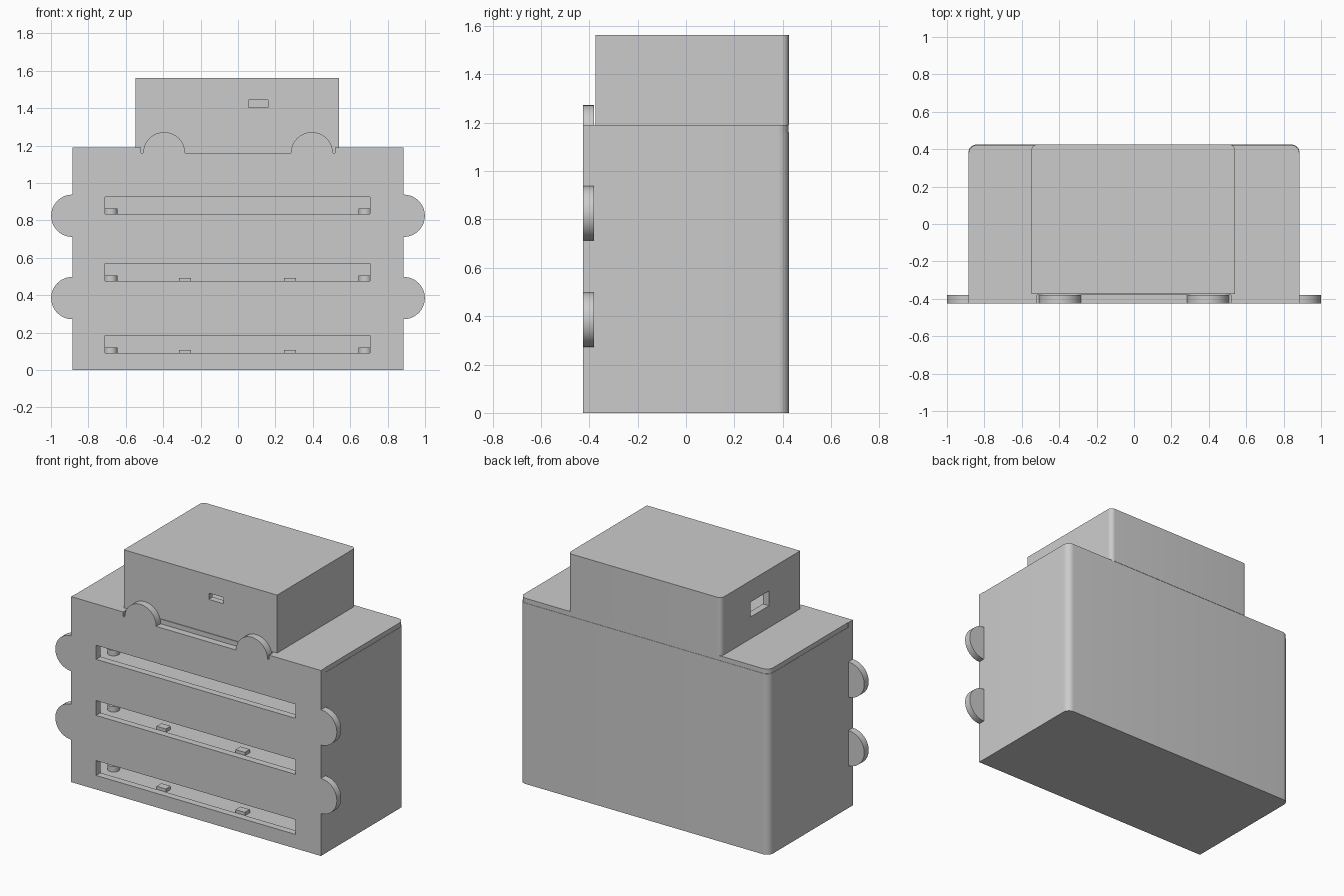
import bpy, bmesh
from math import sin, cos, radians

if "Cube" in bpy.data.objects:
    bpy.data.objects.remove(bpy.data.objects["Cube"])


def finish(bm, name):
    bmesh.ops.recalc_face_normals(bm, faces=bm.faces)
    mesh = bpy.data.meshes.new(name)
    bm.to_mesh(mesh)
    bm.free()
    ob = bpy.data.objects.new(name, mesh)
    bpy.context.collection.objects.link(ob)
    return ob


def prism(name, pts, lo, hi, axis):
    """Extrude a 2D outline: axis 'y' uses (x, z) points, axis 'z' uses (x, y)."""
    bm = bmesh.new()
    place = (lambda p: (p[0], lo, p[1])) if axis == 'y' else (lambda p: (p[0], p[1], lo))
    face = bm.faces.new([bm.verts.new(place(p)) for p in pts])
    new = bmesh.ops.extrude_face_region(bm, geom=[face])['geom']
    move = (0, hi - lo, 0) if axis == 'y' else (0, 0, hi - lo)
    bmesh.ops.translate(bm, verts=[v for v in new if isinstance(v, bmesh.types.BMVert)], vec=move)
    return finish(bm, name)


def arc(cx, cy, r, a0, a1, n):
    angles = [radians(a0 + (a1 - a0) * i / n) for i in range(n + 1)]
    return [(cx + r * cos(a), cy + r * sin(a)) for a in angles]


def box(name, x0, x1, y0, y1, z0, z1):
    return prism(name, [(x0, y0), (x1, y0), (x1, y1), (x0, y1)], z0, z1, 'z')


def round_back_box(name, x0, x1, y0, y1, z0, z1, r):
    pts = [(x0, y0), (x1, y0)] + arc(x1 - r, y1 - r, r, 0, 90, 8) + arc(x0 + r, y1 - r, r, 90, 180, 8)
    return prism(name, pts, z0, z1, 'z')


def cut(target, cutters):
    bpy.context.view_layer.objects.active = target
    for c in cutters:
        mod = target.modifiers.new("cut", 'BOOLEAN')
        mod.operation, mod.solver, mod.object = 'DIFFERENCE', 'EXACT', c
        bpy.ops.object.modifier_apply(modifier=mod.name)
        bpy.data.objects.remove(c)


SLOTS = [(0.09, 0.185), (0.475, 0.57), (0.835, 0.925)]
BAY_TOPS = [0.43, 0.79, 1.13]

# Main case with three open bays behind the front plate
case = round_back_box("case_body", -0.886, 0.886, -0.38, 0.425, 0, 1.16, 0.045)
cut(case, [box("bay_cutter", -0.845, 0.845, -0.5, 0.38, s[0] - 0.005, top)
           for s, top in zip(SLOTS, BAY_TOPS)])

# Lid slab, inset by a hair to leave the seam
lid = round_back_box("case_lid", -0.884, 0.884, -0.38, 0.423, 1.16, 1.19, 0.045)

# Front plate outline: right half with round tabs, then mirrored
half = [(0.886, 0)]
for z in (0.385, 0.825):
    half += arc(0.886, z, 0.113, -90, 90, 24)
half += [(0.886, 1.19), (0.518, 1.19), (0.518, 1.16)] + arc(0.395, 1.16, 0.112, 0, 180, 24)
plate = prism("front_plate", half + [(-x, z) for x, z in reversed(half)], -0.425, -0.38, 'y')
cut(plate, [box("slot_cutter", -0.71, 0.706, -0.5, -0.3, z0, z1) for z0, z1 in SLOTS])

# Upper housing: hollow, with a small front slot and a port on the left side
housing = round_back_box("upper_housing", -0.548, 0.54, -0.375, 0.425, 1.19, 1.562, 0.03)
cut(housing, [
    box("hollow_cutter", -0.505, 0.497, -0.335, 0.385, 1.23, 1.52),
    box("front_slot_cutter", 0.055, 0.16, -0.5, -0.3, 1.405, 1.445),
    box("side_port_cutter", -0.7, -0.45, -0.06, 0.13, 1.33, 1.425)])

# Standoff posts in each bay, ridges at the front of the two lower bays
for i, (z0, z1) in enumerate(SLOTS):
    floor = z0 - 0.005
    for x in (-0.68, 0.68):
        for y in (-0.29, 0.29):
            prism("standoff_post", arc(x, y, 0.036, 0, 345, 23), floor - 0.005, floor + 0.035, 'z')
    if i < 2:
        for x in (-0.283, 0.278):
            box("bay_ridge", x - 0.033, x + 0.033, -0.375, -0.325, floor - 0.005, floor + 0.022)

# Smooth the rounded faces, keep edges crisp
bpy.ops.object.select_all(action='SELECT')
bpy.context.view_layer.objects.active = case
bpy.ops.object.shade_smooth_by_angle(angle=radians(30))
